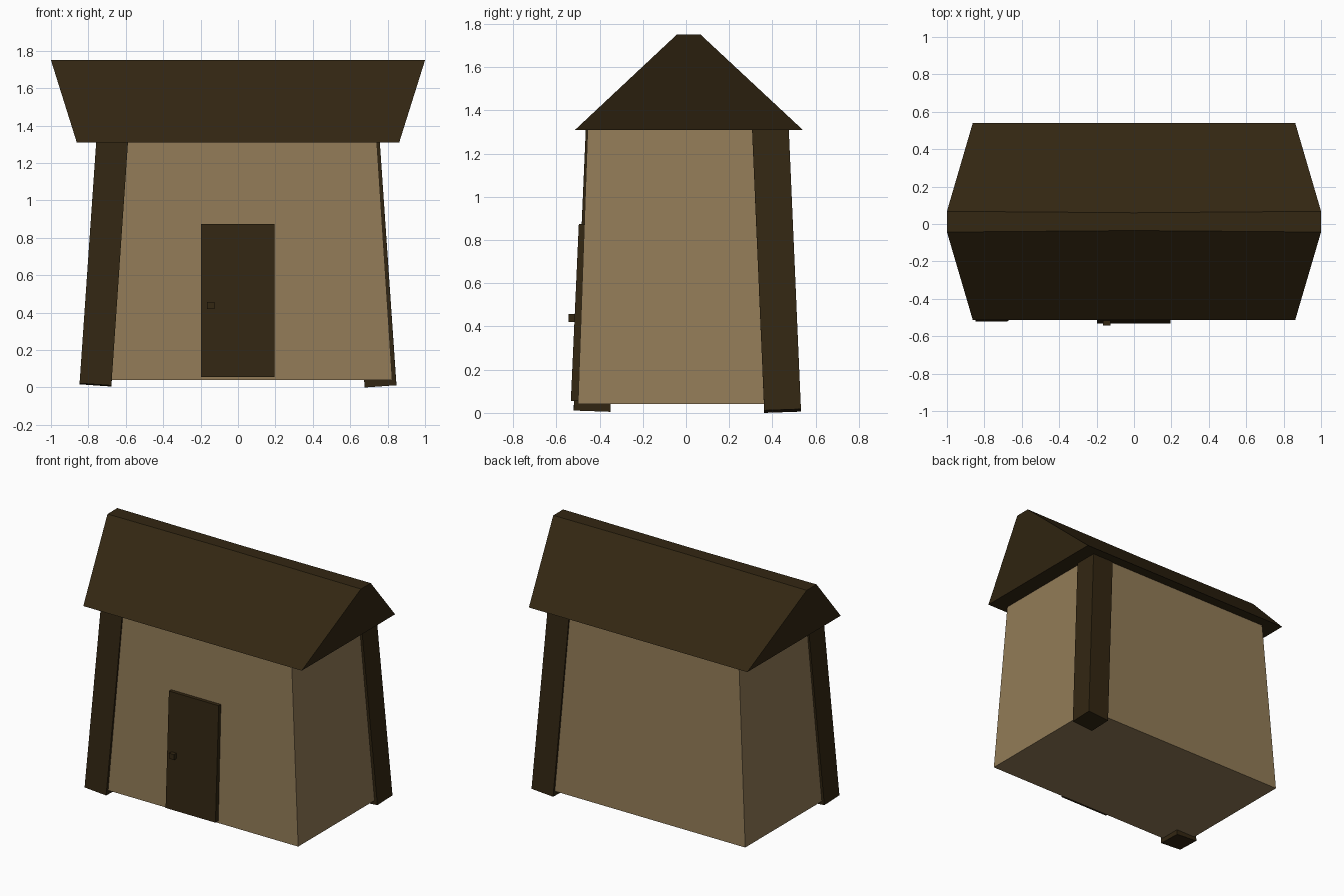
import bpy

if "Cube" in bpy.data.objects:
    bpy.data.objects.remove(bpy.data.objects["Cube"])

def material(name, color):
    m = bpy.data.materials.new(name)
    m.diffuse_color = (*color, 1)
    m.use_nodes = True
    m.node_tree.nodes["Principled BSDF"].inputs["Base Color"].default_value = m.diffuse_color
    return m

plaster = material("tan plaster", (0.287, 0.198, 0.095))
wood = material("dark wood", (0.033, 0.020, 0.0062))

def mesh(name, verts, faces, mat):
    me = bpy.data.meshes.new(name)
    me.from_pydata(verts, [], faces)
    me.materials.append(mat)
    ob = bpy.data.objects.new(name, me)
    bpy.context.collection.objects.link(ob)
    # consistent outward normals
    import bmesh
    bm = bmesh.new()
    bm.from_mesh(me)
    bmesh.ops.recalc_face_normals(bm, faces=bm.faces)
    bm.to_mesh(me)
    bm.free()
    return ob

def loft(name, bottom, top, mat):
    """Closed solid between two rings of points."""
    n = len(bottom)
    sides = [(i, (i + 1) % n, n + (i + 1) % n, n + i) for i in range(n)]
    caps = [tuple(reversed(range(n))), tuple(range(n, 2 * n))]
    return mesh(name, bottom + top, sides + caps, mat)

def rect(x0, x1, y0, y1, z):
    return [(x0, y0, z), (x1, y0, z), (x1, y1, z), (x0, y1, z)]

# Tapered body
loft("body", rect(-0.828, 0.825, -0.50, 0.515, 0.04),
     rect(-0.745, 0.742, -0.455, 0.467, 1.32), plaster)

# Leaning corner posts on two opposite corners
def post(name, s, z0, yc):
    def ring(xo, yo, w, z, tilt):
        pts = [(xo, yo), (xo - w, yo), (xo - w, yo - w), (xo, yo - w)]
        return [(s * x, yc + s * y,
                 z + tilt * ((x - xo + w) + 0.5 * (y - yo + w))) for x, y in pts]
    loft(name, ring(0.847, 0.526, 0.17, z0, 0.07),
         ring(0.757, 0.469, 0.17, 1.33, 0), wood)

post("front_left_post", -1, 0.005, 0.006)
post("back_right_post", 1, 0.0, 0.006)

# Roof: flared ridge, slightly pinched at mid length
def roof_ring(half, y0, y1, pinch, z):
    return [(-half, y0, z), (0, y0 + pinch, z), (half, y0, z),
            (half, y1, z), (0, y1 - pinch, z), (-half, y1, z)]

loft("roof", roof_ring(0.862, -0.513, 0.54, 0, 1.31),
     roof_ring(1.0, -0.043, 0.068, 0.008, 1.75), wood)

# Door slab leaning with the wall
loft("door", rect(-0.198, 0.195, -0.533, -0.48, 0.055),
     rect(-0.198, 0.195, -0.496, -0.455, 0.875), wood)

# Door knob
loft("door_knob", rect(-0.165, -0.125, -0.543, -0.49, 0.42),
     rect(-0.165, -0.125, -0.543, -0.49, 0.458), wood)
